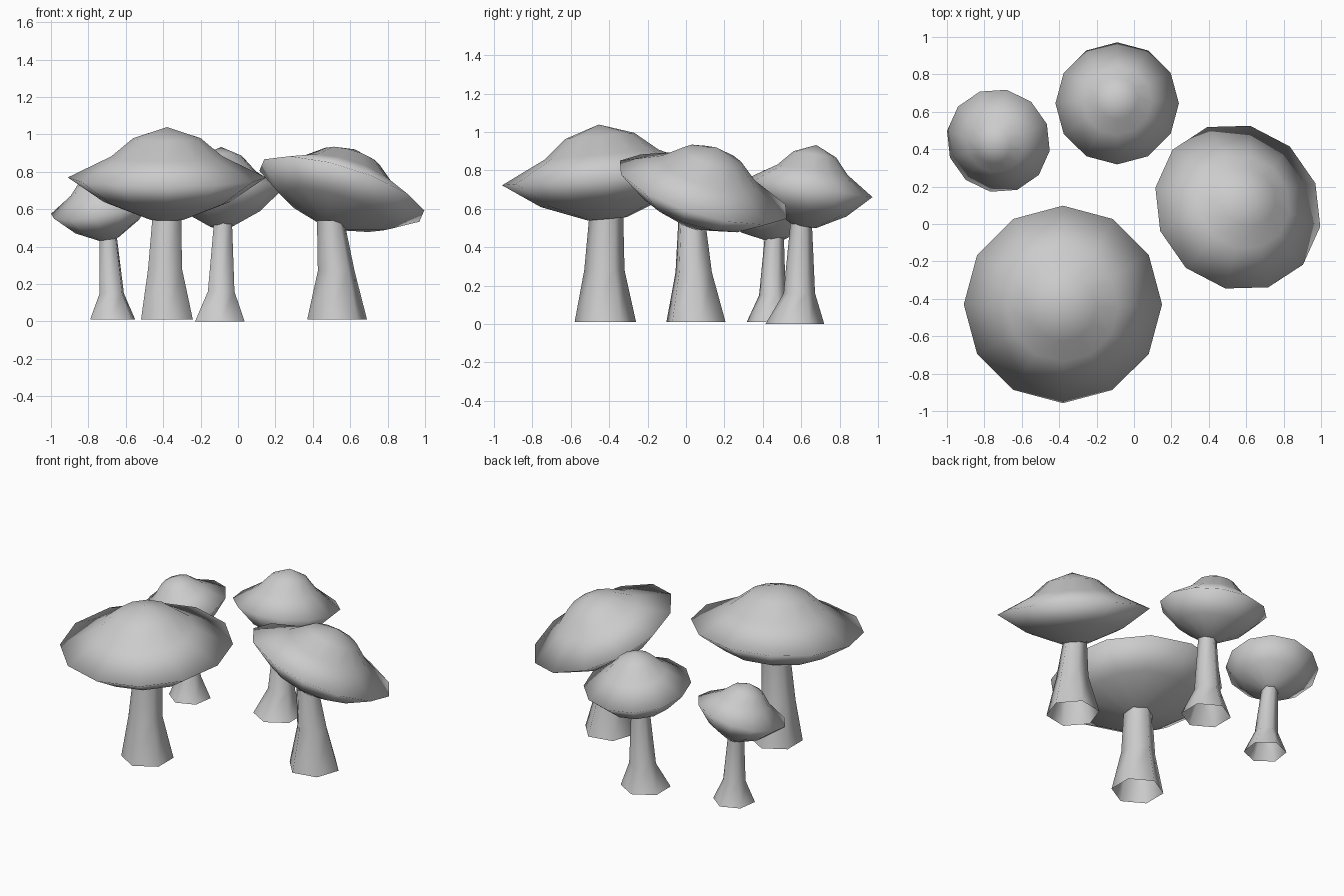
import bpy, bmesh
from math import radians, sin, cos, pi
from mathutils import Vector, Matrix

cube = bpy.data.objects.get("Cube")
if cube:
    bpy.data.objects.remove(cube)

# Single plain material
grey = bpy.data.materials.new("soft grey")
grey.use_nodes = True
grey.diffuse_color = (0.6, 0.6, 0.6, 1)
bsdf = next(n for n in grey.node_tree.nodes if n.type == "BSDF_PRINCIPLED")
bsdf.inputs["Base Color"].default_value = grey.diffuse_color


def loft(name, rings, sides, turn):
    """Skin a stack of (centre, radius) rings; radius 0 makes a single tip."""
    bm = bmesh.new()
    loops = []
    for centre, radius in rings:
        count = sides if radius else 1
        loops.append([bm.verts.new(Vector(centre) + radius * Vector((
            cos(turn + 2 * pi * i / sides), sin(turn + 2 * pi * i / sides), 0)))
            for i in range(count)])
    for low, high in zip(loops, loops[1:]):
        for i in range(sides):
            j = (i + 1) % sides
            if len(low) == 1:
                bm.faces.new((low[0], high[j], high[i]))
            elif len(high) == 1:
                bm.faces.new((low[i], low[j], high[0]))
            else:
                bm.faces.new((low[i], low[j], high[j], high[i]))
    for face in bm.faces:
        face.smooth = True
    mesh = bpy.data.meshes.new(name)
    bm.to_mesh(mesh)
    bm.free()
    mesh.materials.append(grey)
    obj = bpy.data.objects.new(name, mesh)
    bpy.context.collection.objects.link(obj)
    return obj


# Cap outline from underside to peak: (radius share, height share)
CAP = [(0, -0.98), (0.19, -0.97), (0.64, -0.57), (1, 0),
       (0.56, 0.42), (0.34, 0.78), (0, 1)]


def mushroom(name, centre, radius, rise, drop, lean, cap_turn, stem, stem_turn):
    # Cap, lathed upright and then tilted about the rim centre
    rings = [((0, 0, h * (rise if h > 0 else drop)), r * radius) for r, h in CAP]
    cap = loft(name + "_cap", rings, 12, radians(cap_turn))
    tilt = Vector((0, 0, 1)).rotation_difference(Vector((*lean, 1)))
    cap.data.transform(Matrix.Translation(centre) @ tilt.to_matrix().to_4x4())
    # Flared hexagonal stem, open at the foot
    loft(name + "_stem", stem, 6, radians(stem_turn))


mushroom("large", (-0.38, -0.43, 0.77), 0.53, 0.27, 0.23, (0, -0.09), 0,
         [((-0.38, -0.42, 0.01), 0.16), ((-0.39, -0.425, 0.28), 0.105),
          ((-0.38, -0.415, 0.57), 0.088)], 30)
mushroom("leaning", (0.555, 0.09, 0.70), 0.465, 0.24, 0.20, (0.31, 0.30), 19,
         [((0.53, 0.052, 0.01), 0.163), ((0.525, 0.04, 0.27), 0.1),
          ((0.495, 0.03, 0.54), 0.074)], 11)
mushroom("back", (-0.09, 0.645, 0.71), 0.33, 0.225, 0.21, (0, 0.15), 0,
         [((-0.097, 0.567, 0), 0.153), ((-0.09, 0.59, 0.16), 0.082),
          ((-0.08, 0.6, 0.54), 0.055)], 30)
mushroom("small", (-0.725, 0.445, 0.62), 0.283, 0.19, 0.19, (-0.2, -0.2), 20,
         [((-0.67, 0.445, 0.01), 0.13), ((-0.675, 0.45, 0.15), 0.07),
          ((-0.695, 0.46, 0.46), 0.05)], 22)
